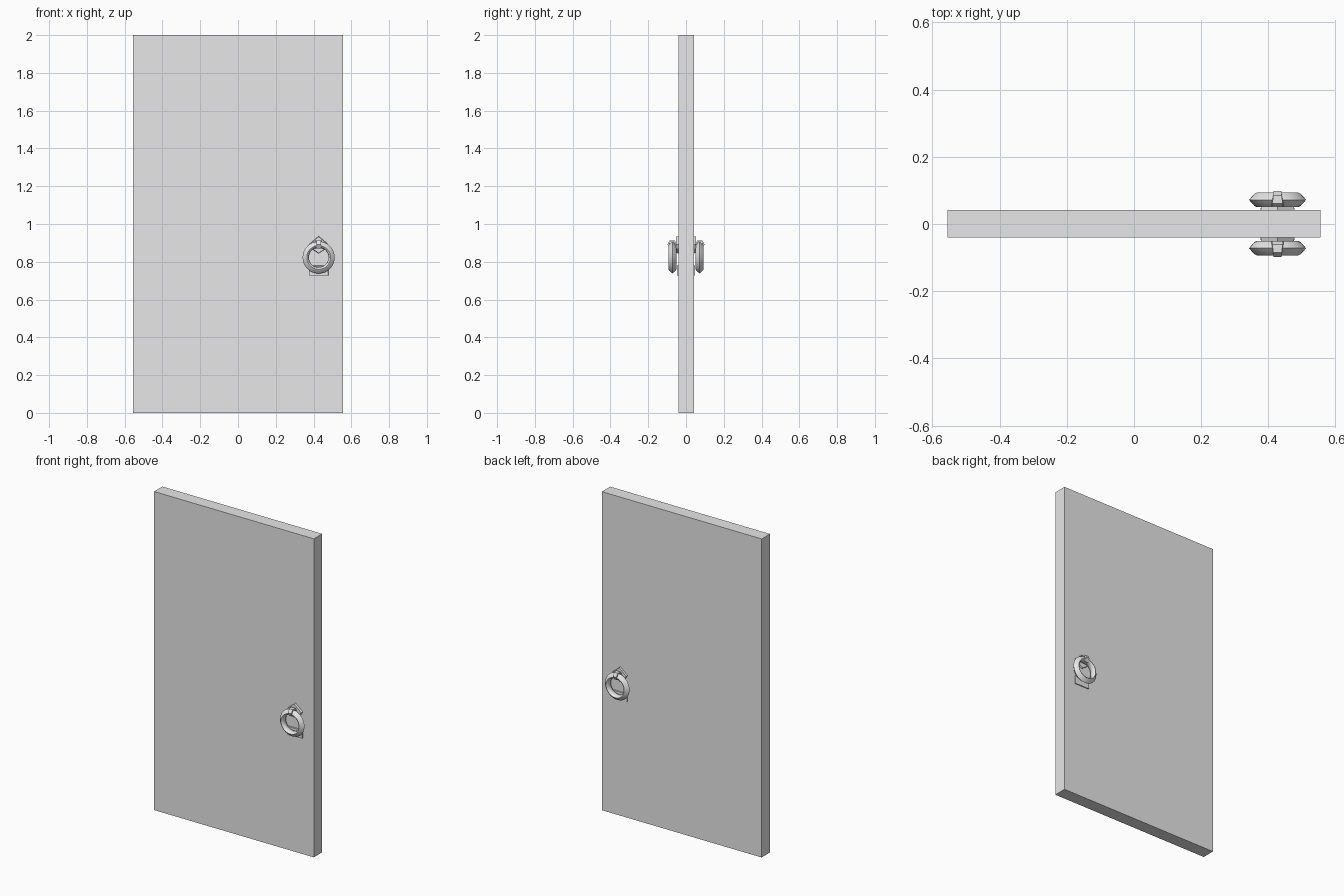
import bpy, bmesh, math
from mathutils import Vector

if "Cube" in bpy.data.objects:
    bpy.data.objects.remove(bpy.data.objects["Cube"])

grey = bpy.data.materials.new("plain grey")
grey.diffuse_color = (0.8, 0.8, 0.8, 1)
grey.use_nodes = True
grey.node_tree.nodes["Principled BSDF"].inputs["Base Color"].default_value = grey.diffuse_color
HX = 0.427  # handle centre in x


def make(name, verts, faces, smooth=False):
    me = bpy.data.meshes.new(name)
    me.from_pydata(verts, [], faces)
    bm = bmesh.new()
    bm.from_mesh(me)
    bmesh.ops.recalc_face_normals(bm, faces=bm.faces)
    bm.to_mesh(me)
    bm.free()
    me.materials.append(grey)
    ob = bpy.data.objects.new(name, me)
    bpy.context.collection.objects.link(ob)
    if smooth:
        bpy.ops.object.select_all(action='DESELECT')
        ob.select_set(True)
        bpy.context.view_layer.objects.active = ob
        bpy.ops.object.shade_smooth_by_angle(angle=math.radians(50))
    return ob


def prism(name, outline, y0, y1, inset=1.0):
    """Extrude an x-z outline from y0 to y1, scaling the outer end."""
    n = len(outline)
    cx = sum(p[0] for p in outline) / n
    cz = sum(p[1] for p in outline) / n
    v = [(x, y0, z) for x, z in outline]
    v += [(cx + (x - cx) * inset, y1, cz + (z - cz) * inset) for x, z in outline]
    f = [list(range(n)), list(range(n, 2 * n))]
    f += [[i, (i + 1) % n, n + (i + 1) % n, n + i] for i in range(n)]
    return make(name, v, f)


def loop(name, centre, u, w, section, R, n, taper=0.0):
    """Sweep a closed (radial, axial) section round a circle spanned by u, w."""
    u, w = Vector(u), Vector(w)
    ax = u.cross(w)
    m = len(section)
    v = []
    for i in range(n):
        a = 2 * math.pi * i / n
        d = u * math.cos(a) + w * math.sin(a)
        k = 1 - taper * math.cos(a)
        v += [Vector(centre) + d * (R + r) + ax * t * k for r, t in section]
    f = [[i * m + j, i * m + (j + 1) % m, ((i + 1) % n) * m + (j + 1) % m, ((i + 1) % n) * m + j]
         for i in range(n) for j in range(m)]
    return make(name, v, f, True)


# door leaf
prism("door_panel", [(-0.555, 0), (0.555, 0), (0.555, 2), (-0.555, 2)], -0.04, 0.042)

# ring handle on each side
for side, s in (("front", -1), ("back", 1)):
    prism(side + "_plate_foot", [(HX - .052, .727), (HX + .052, .727), (HX + .052, .78), (HX - .052, .78)],
          s * .035, s * .048, 0.96)
    prism(side + "_plate_head", [(HX, .937), (HX - .052, .893), (HX - .04, .87), (HX, .843), (HX + .04, .87), (HX + .052, .893)],
          s * .035, s * .052, 0.92)
    # ring with a ridged outer edge
    half = [(.017, 0), (.001, .018), (-.005, .021), (-.012, .017)]
    sec = half + [(-.016, 0)] + [(r, -t) for r, t in half[:0:-1]]
    loop(side + "_ring", (HX, s * .072, .823), (1, 0, 0), (0, 0, 1), sec, .068, 32)
    # tapered strap holding the ring
    loop(side + "_strap", (HX, s * .073, .892), (0, s, 0), (0, 0, 1),
         [(-.006, -.015), (.003, -.014), (.003, .014), (-.006, .015)], .022, 6, 0.2)
